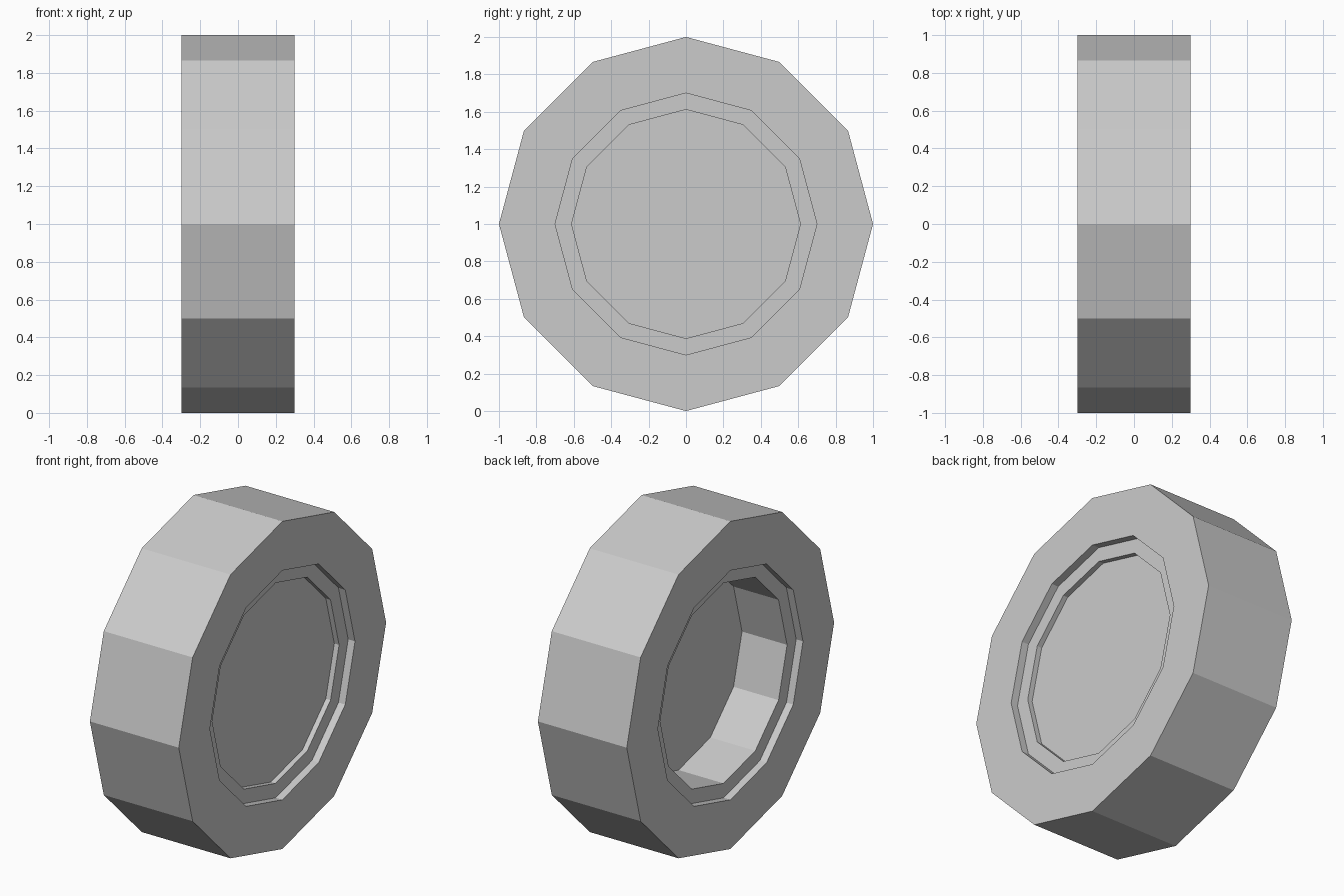
import bpy
import bmesh
from math import sin, cos, pi

if "Cube" in bpy.data.objects:
    bpy.data.objects.remove(bpy.data.objects["Cube"], do_unlink=True)

SIDES = 12

# Plain grey rubber and rim
grey = bpy.data.materials.new("wheel grey")
grey.use_nodes = True
colour = (0.6, 0.6, 0.6, 1)
grey.diffuse_color = colour
grey.node_tree.nodes["Principled BSDF"].inputs["Base Color"].default_value = colour


def lathe(name, profile):
    """Spin (x, radius) points about the axle and cap both ends."""
    bm = bmesh.new()
    rings = []
    for x, r in profile:
        rings.append([bm.verts.new((x, r * sin(2 * pi * i / SIDES),
                                    1 + r * cos(2 * pi * i / SIDES)))
                      for i in range(SIDES)])
    for a, b in zip(rings, rings[1:]):
        for i in range(SIDES):
            j = (i + 1) % SIDES
            bm.faces.new((a[i], a[j], b[j], b[i]))
    bm.faces.new(rings[0])
    bm.faces.new(rings[-1])
    bmesh.ops.recalc_face_normals(bm, faces=bm.faces)
    mesh = bpy.data.meshes.new(name)
    bm.to_mesh(mesh)
    bm.free()
    mesh.materials.append(grey)
    obj = bpy.data.objects.new(name, mesh)
    bpy.context.collection.objects.link(obj)
    return obj


HALF, STEP = 0.3, 0.046
TYRE, RIM, HUB = 1.0, 0.7, 0.612

# Deep inner well, stepped rim, tread, stepped rim, shallow outer disc
lathe("wheel", [
    (0.05, HUB), (-HALF + STEP, HUB), (-HALF + STEP, RIM), (-HALF, RIM),
    (-HALF, TYRE), (HALF, TYRE),
    (HALF, RIM), (HALF - STEP, RIM), (HALF - STEP, HUB), (0.222, HUB),
])
